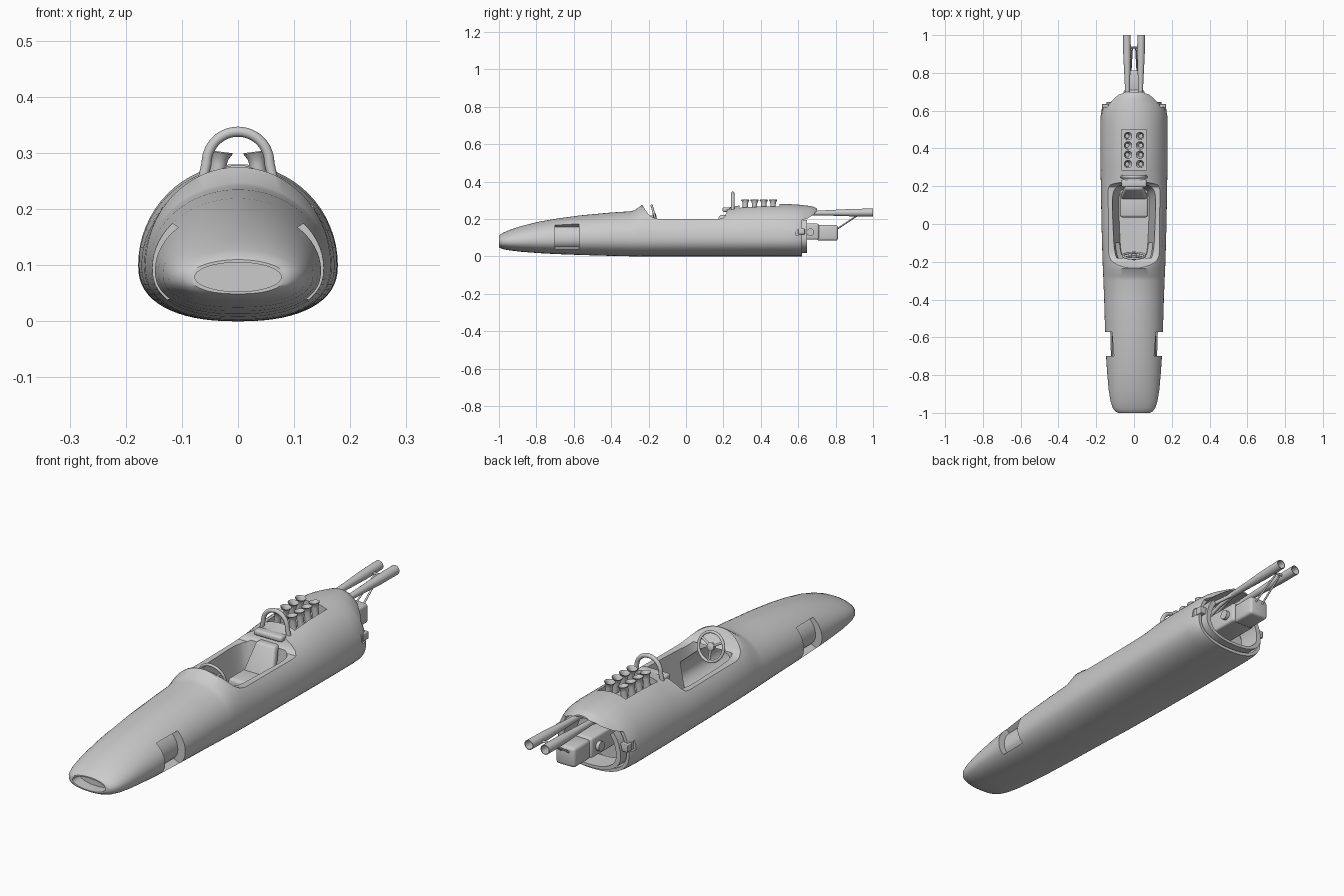
import bpy, bmesh
from math import sin, cos, pi, radians
from mathutils import Vector

if "Cube" in bpy.data.objects:
    bpy.data.objects.remove(bpy.data.objects["Cube"])

def finish(o, angle=35):
    bpy.ops.object.select_all(action='DESELECT')
    o.select_set(True)
    bpy.context.view_layer.objects.active = o
    bpy.ops.object.shade_smooth_by_angle(angle=radians(angle))
    return o

def loft(name, rings, bevel=0):
    """Skin equal-length rings and cap both ends."""
    bm = bmesh.new()
    vs = [[bm.verts.new(p) for p in r] for r in rings]
    n = len(rings[0])
    for a, b in zip(vs, vs[1:]):
        for i in range(n):
            j = (i + 1) % n
            bm.faces.new((a[i], a[j], b[j], b[i]))
    bm.faces.new(vs[0])
    bm.faces.new(vs[-1])
    bmesh.ops.recalc_face_normals(bm, faces=bm.faces)
    if bevel:
        bmesh.ops.bevel(bm, geom=bm.edges[:], offset=bevel, segments=3, profile=0.5, affect='EDGES')
    me = bpy.data.meshes.new(name)
    bm.to_mesh(me)
    bm.free()
    o = bpy.data.objects.new(name, me)
    bpy.context.collection.objects.link(o)
    return finish(o)

def box(name, x0, x1, y0, y1, z0, z1, bevel=0):
    return loft(name, [[(x0, y0, z), (x1, y0, z), (x1, y1, z), (x0, y1, z)] for z in (z0, z1)], bevel)

def point(a, y, w, zb, zt, zw, s=1):
    """Point on the egg-shaped hull section at angle a."""
    c, d = cos(a), sin(a)
    e = 1 if d >= 0 else 2 / 2.35
    x = w * s * abs(c) ** e * (1 if c >= 0 else -1)
    h = (zt - zw) if d >= 0 else (zw - zb)
    return (x, y, zw + s * h * abs(d) ** e * (1 if d >= 0 else -1))

def section(y, *dims, s=1, n=64):
    return [point(2 * pi * i / n, y, *dims, s) for i in range(n)]

def arc_band(name, y0, y1, s0, s1, a0, a1, dims, n=32):
    """Part of a ring following the hull section, extruded along y."""
    angs = [radians(a0 + (a1 - a0) * i / n) for i in range(n + 1)]
    return loft(name, [[point(a, y, *dims, s1) for a in angs] +
                       [point(a, y, *dims, s0) for a in reversed(angs)] for y in (y0, y1)])

def side_prism(name, pts, w=0.4):
    return loft(name, [[(x, y, z) for y, z in pts] for x in (-w, w)])

def lathe(name, profile, origin, axis, n=24):
    q = Vector(axis).to_track_quat('Z', 'Y')
    return loft(name, [[Vector(origin) + q @ Vector((r * cos(2 * pi * i / n), r * sin(2 * pi * i / n), h))
                        for i in range(n)] for r, h in profile])

def tube(name, pts, r, cyclic=False):
    cu = bpy.data.curves.new(name, 'CURVE')
    cu.dimensions = '3D'
    cu.bevel_depth = r
    cu.bevel_resolution = 4
    cu.use_fill_caps = True
    sp = cu.splines.new('POLY')
    sp.points.add(len(pts) - 1)
    for p, co in zip(sp.points, pts):
        p.co = (*co, 1)
    sp.use_cyclic_u = cyclic
    o = bpy.data.objects.new(name, cu)
    bpy.context.collection.objects.link(o)
    return o

def cut(target, cutter):
    m = target.modifiers.new("cut", 'BOOLEAN')
    m.operation, m.solver, m.object = 'DIFFERENCE', 'EXACT', cutter
    bpy.context.view_layer.objects.active = target
    bpy.ops.object.modifier_apply(modifier=m.name)
    bpy.data.objects.remove(cutter)

# Hull: y, half width, bottom, top, height of widest point
stations = [(-1, .084, .049, .110, .08), (-.993, .098, .044, .118, .08), (-.975, .112, .038, .128, .08),
            (-.94, .124, .032, .143, .081), (-.88, .134, .025, .163, .084), (-.79, .142, .018, .185, .088),
            (-.7, .148, .013, .201, .091), (-.57, .153, .008, .219, .095), (-.4, .158, .003, .235, .1),
            (-.3, .162, .001, .241, .1), (-.275, .163, .001, .247, .1), (-.235, .165, 0, .275, .1),
            (-.18, .167, 0, .27, .1), (0, .172, 0, .262, .1), (.23, .176, 0, .262, .1), (.3, .177, 0, .275, .1),
            (.4, .178, 0, .28, .1), (.55, .178, 0, .28, .1), (.6, .174, 0, .277, .1), (.63, .163, 0, .274, .1),
            (.66, .142, .005, .27, .1), (.685, .125, .01, .265, .1), (.7, .1, .02, .256, .1)]
hull = loft("body_shell", [section(*s) for s in stations])
full = (.178, 0, .28, .1)

# Slanted tail cut and hollow rear
cut(hull, side_prism("tail_cut", [(.62, -.1), (.62, .195), (.65, .203), (.68, .222), (.71, .243), (.8, .243), (.8, -.1)]))
cut(hull, loft("rear_hollow", [section(y, *full, s=k) for y, k in ((.52, .87), (.61, .87), (.75, .8))]))
# Cockpit opening, tub and footwell
cut(hull, side_prism("cockpit_cut", [(-.24, .4), (-.232, .272), (-.215, .245), (-.195, .219), (-.17, .205), (-.145, .2),
                                     (.17, .2), (.195, .203), (.208, .215), (.216, .235), (.222, .256), (.24, .4)]))
def tub_ring(z, w0, w1, y0, y1, n=48):
    ring = []
    for i in range(n):
        c, d = cos(2 * pi * i / n), sin(2 * pi * i / n)
        t = abs(d) ** .4 * (1 if d > 0 else -1) * .5 + .5
        ring.append(((w0 + (w1 - w0) * t) * abs(c) ** .4 * (1 if c > 0 else -1), y0 + (y1 - y0) * t, z))
    return ring
cut(hull, loft("tub_cut", [tub_ring(.025, .07, .085, -.19, .19), tub_ring(.21, .105, .122, -.205, .208)]))
cut(hull, loft("footwell_cut", [section(y, .16, .003, .235, .1, s=.72) for y in (-.45, -.1)]))
# Engine bay opening
cut(hull, box("bay_cut", -.067, .067, .285, .5, .238, .4))
# Nose intake
cut(hull, loft("intake_cut", [[(.077 * cos(2 * pi * i / 40), y, .079 + .026 * sin(2 * pi * i / 40))
                               for i in range(40)] for y in (-1.1, -.95)]))
# Side air outlets and rear side notches
for a0, a1, sx in ((-37, 40, 1), (140, 217, -1)):
    cut(hull, arc_band("outlet_cut", -.7, -.572, .77, 1.4, a0, a1, (.153, .008, .219, .095)))
    x0, x1 = sorted((sx * .164, sx * .3))
    cut(hull, box("notch_cut", x0, x1, .585, .7, .115, .153))
finish(hull, 32)

# Rear frame ring and side brackets
arc_band("rear_frame", .55, .647, .7, .82, -220, 40, full)
for sx in (1, -1):
    x0, x1 = sorted((sx * .135, sx * .169))
    box("side_bracket", x0, x1, .6, .635, .118, .15, .003)

# Gearbox
box("gearbox_front", -.055, .055, .5, .71, .09, .176, .01)
box("gearbox_rear", -.045, .045, .70, .812, .085, .168, .012)
lathe("output_shaft_hub", [(.02, -.07), (.02, .07)], (0, .665, .13), (1, 0, 0))

# Exhausts with header pipes and support
for sx in (1, -1):
    lathe("exhaust_pipe", [(.012, 0), (.0145, .1), (.02, .23), (.0205, .34), (.0175, .34), (.0165, .2)],
          (sx * .034, .66, .232), (sx * .012, 1, .01))
    for hx, hz in ((.015, .222), (.033, .215), (.052, .222), (.062, .212)):
        tube("header_pipe", [(sx * hx * 1.2, .52, hz - .03), (sx * hx * 1.1, .6, hz), (sx * .034, .69, .232)], .008)
    tube("exhaust_strut", [(sx * .018, .79, .135), (sx * .01, .93, .228)], .004)
tube("exhaust_crossbar", [(-.035, .935, .232), (.035, .935, .232)], .005)

# Intake trumpets
for sx in (1, -1):
    for k in range(4):
        lathe("intake_trumpet", [(.014, 0), (.014, .044), (.016, .055), (.022, .065), (.0215, .067), (.014, .057), (.011, .03)],
              (sx * .04, .317 + .0495 * k, .236), (-sx * .13, 0, 1))

# Roll bar
arch = [(.056 * cos(pi * i / 24), .25, .282 + .056 * sin(pi * i / 24)) for i in range(25)]
tube("roll_bar", [(.07, .25, .22)] + arch + [(-.07, .25, .22)], .009)

# Seat
box("seat_base", -.075, .075, .035, .18, .03, .115, .014)
loft("seat_back", [[(-w, y, z), (w, y, z), (w, y + .035, z), (-w, y + .035, z)]
                   for w, y, z in ((.07, .125, .1), (.045, .182, .222))], .01)
box("head_cushion", -.066, .066, .195, .235, .238, .262, .009)

# Steering wheel
hub = Vector((0, -.168, .217))
tilt = Vector((0, -.28, 1)).normalized()
wheel = lambda a, r: hub + Vector((r * cos(a), 0, 0)) + tilt * (r * sin(a))
tube("steering_rim", [wheel(2 * pi * i / 40, .058) for i in range(40)], .006, True)
for a in (30, 150, 270):
    tube("steering_spoke", [hub, wheel(radians(a), .058)], .005)
lathe("steering_hub", [(.016, -.008), (.016, .006), (.01, .009)], hub, (0, 1, .28))
tube("steering_column", [hub, hub - Vector((0, .22, .06))], .007)
